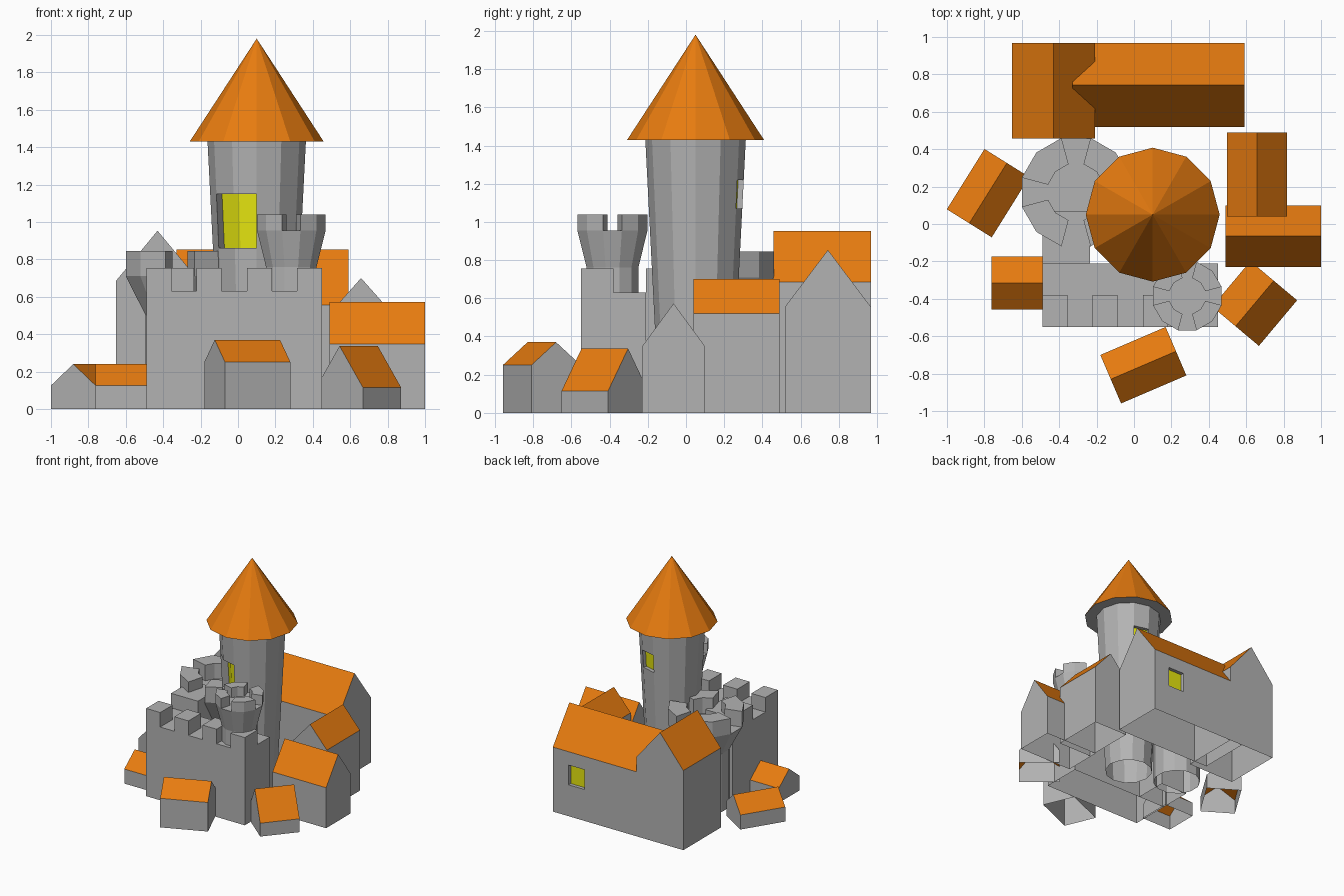
import bpy, bmesh
from math import sin, cos, radians
from mathutils import Vector, Matrix

if "Cube" in bpy.data.objects:
    bpy.data.objects.remove(bpy.data.objects["Cube"])


def material(name, color):
    m = bpy.data.materials.new(name)
    m.diffuse_color = color
    m.use_nodes = True
    m.node_tree.nodes["Principled BSDF"].inputs["Base Color"].default_value = m.diffuse_color
    return m


STONE = material("stone", (0.45, 0.45, 0.45, 1))
ROOF = material("roof_orange", (0.8, 0.2, 0.005, 1))
GLOW = material("window_yellow", (0.8, 0.8, 0.005, 1))


def finish(bm, name):
    mesh = bpy.data.meshes.new(name)
    bm.to_mesh(mesh)
    bm.free()
    for m in (STONE, ROOF, GLOW):
        mesh.materials.append(m)
    obj = bpy.data.objects.new(name, mesh)
    bpy.context.collection.objects.link(obj)
    return obj


def ring(bm, center, r, z, start, n=12):
    return [bm.verts.new((center[0] + r * cos(radians(start + 360 / n * i)),
                          center[1] + r * sin(radians(start + 360 / n * i)), z))
            for i in range(n)]


def skin(bm, rings):
    """Join rings with quads; returns faces as [level][column]."""
    n = len(rings[0])
    return [[bm.faces.new((a[i], a[(i + 1) % n], b[(i + 1) % n], b[i])) for i in range(n)]
            for a, b in zip(rings, rings[1:])]


def prism(bm, pts, z0, z1):
    low = [bm.verts.new((x, y, z0)) for x, y in pts]
    high = [bm.verts.new((x, y, z1)) for x, y in pts]
    skin(bm, [low, high])
    bm.faces.new(high)


def box(bm, x0, x1, y0, y1, z0, z1):
    prism(bm, [(x0, y0), (x1, y0), (x1, y1), (x0, y1)], z0, z1)


def recess(bm, faces, offset):
    """Push faces inward to make a glowing window."""
    new = bmesh.ops.extrude_face_region(bm, geom=faces)["geom"]
    bmesh.ops.translate(bm, vec=Vector(offset),
                        verts=[g for g in new if isinstance(g, bmesh.types.BMVert)])
    for g in new:
        if isinstance(g, bmesh.types.BMFace):
            g.material_index = 2
    old = [f for f in faces if f.is_valid]
    if old:
        bmesh.ops.delete(bm, geom=old, context='FACES')


def house(name, center, length, width, eave, ridge, angle, window=None):
    """Gabled house, ridge along local x, open underneath."""
    bm = bmesh.new()
    h, w = length / 2, width / 2
    section = [(-w, 0), (-w, eave), (0, ridge), (w, eave), (w, 0)]
    a = [bm.verts.new((-h, y, z)) for y, z in section]
    b = [bm.verts.new((h, y, z)) for y, z in section]
    bm.faces.new(a[::-1])
    bm.faces.new(b)
    for i in range(4):
        f = bm.faces.new((a[i], a[i + 1], b[i + 1], b[i]))
        f.material_index = 1 if i in (1, 2) else 0
    bmesh.ops.recalc_face_normals(bm, faces=bm.faces)
    bmesh.ops.transform(bm, verts=bm.verts,
                        matrix=Matrix.Translation((*center, 0)) @ Matrix.Rotation(radians(angle), 4, 'Z'))
    if window:
        # window cut into the back (+y) wall
        x0, x1, z0, z1 = window
        back = center[1] + w
        for co, no in (((x0, 0, 0), (1, 0, 0)), ((x1, 0, 0), (1, 0, 0)),
                       ((0, 0, z0), (0, 0, 1)), ((0, 0, z1), (0, 0, 1))):
            wall = [f for f in bm.faces if abs(f.calc_center_median().y - back) < 1e-3]
            geom = wall + list({e for f in wall for e in f.edges}) + list({v for f in wall for v in f.verts})
            bmesh.ops.bisect_plane(bm, geom=geom, plane_co=co, plane_no=no)
        pane = [f for f in bm.faces
                if abs(f.calc_center_median().y - back) < 1e-3
                and x0 < f.calc_center_median().x < x1 and z0 < f.calc_center_median().z < z1]
        recess(bm, pane, (0, -0.03, 0))
    return finish(bm, name)


def battlement_tower(name, center, profile, top, inner):
    """Flared 12-sided tower with four merlons."""
    bm = bmesh.new()
    rings = [ring(bm, center, r, z, 15) for r, z in profile]
    skin(bm, rings)
    bm.faces.new(rings[-1])
    outer, floor = profile[-1]
    for q in range(4):
        ang = [radians(15 + 30 * i + 90 * q) for i in range(3)]
        pts = [(center[0] + outer * cos(t), center[1] + outer * sin(t)) for t in ang]
        pts += [(center[0] + inner * cos(t), center[1] + inner * sin(t)) for t in ang[::-1]]
        prism(bm, pts, floor, top)
    return finish(bm, name)


# Main tower with a wide front window and a small back window
C = (0.1, 0.05)
bm = bmesh.new()
levels = [0, 0.86, 1.07, 1.15, 1.22, 1.43]
faces = skin(bm, [ring(bm, C, 0.19 + 0.073 * z / 1.43, z, 0) for z in levels])
front = [faces[l][c] for l in (1, 2) for c in (7, 8)]
rear = [faces[l][2] for l in (2, 3)]
recess(bm, front, (0.03, 0.052, 0))
recess(bm, rear, (-0.03 * cos(radians(75)), -0.03 * sin(radians(75)), 0))
finish(bm, "main_tower")

# Cone roof with a stone underside
bm = bmesh.new()
base = ring(bm, C, 0.358, 1.43, 0)
tip = bm.verts.new((*C, 1.98))
for i in range(12):
    bm.faces.new((base[i], base[(i + 1) % 12], tip)).material_index = 1
bm.faces.new(base[::-1])
finish(bm, "main_tower_roof")

# Keep: L-shaped block with square merlons
bm = bmesh.new()
box(bm, -0.49, 0.45, -0.55, -0.21, 0, 0.63)
box(bm, -0.49, -0.235, -0.21, 0.07, 0, 0.755)
u = 0.94 / 7
for i in range(0, 7, 2):
    box(bm, -0.49 + u * i, -0.49 + u * (i + 1), -0.55, -0.38, 0.63, 0.755)
finish(bm, "keep")

# Battlemented towers
battlement_tower("front_turret", (0.285, -0.385),
                 [(0.14, 0.55), (0.14, 0.76), (0.19, 0.955)], 1.04, 0.1)
battlement_tower("round_tower", (-0.31, 0.17),
                 [(0.19, 0), (0.19, 0.5), (0.3, 0.71)], 0.845, 0.155)

# Great hall with its cross wing
house("great_hall", (0.13, 0.743), 0.92, 0.45, 0.555, 0.853, 0, window=(0.29, 0.44, 0.27, 0.44))
house("great_hall_wing", (-0.43, 0.713), 0.51, 0.445, 0.685, 0.953, 90)

# Houses around the castle
house("right_house", (0.745, -0.065), 0.51, 0.33, 0.348, 0.573, 0)
house("right_back_house", (0.658, 0.265), 0.45, 0.32, 0.52, 0.70, 90)
house("front_house", (0.05, -0.755), 0.38, 0.282, 0.25, 0.37, 23.2)
house("front_right_house", (0.645, -0.425), 0.318, 0.326, 0.115, 0.337, 50)
house("left_house", (-0.62, -0.315), 0.285, 0.285, 0.125, 0.24, 0)
house("left_back_house", (-0.78, 0.165), 0.38, 0.283, 0.125, 0.24, 58)
